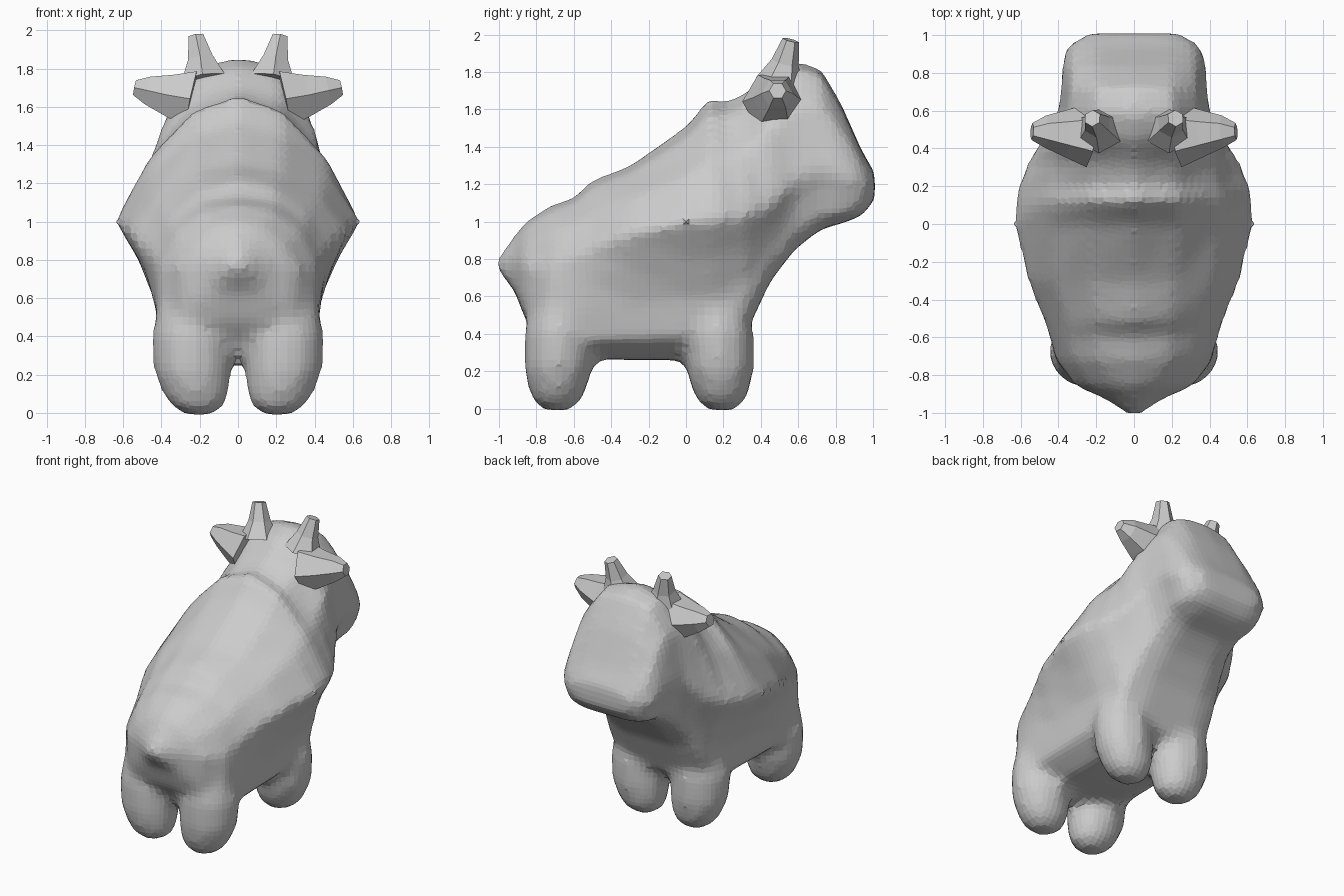
import bpy
import bmesh
import math
from mathutils import Vector

default = bpy.data.objects.get("Cube")
if default:
    bpy.data.objects.remove(default, do_unlink=True)

grey = bpy.data.materials.new("clay grey")
grey.use_nodes = True
grey.diffuse_color = (0.6, 0.6, 0.6, 1)
grey.node_tree.nodes["Principled BSDF"].inputs["Base Color"].default_value = (0.6, 0.6, 0.6, 1)


def mix(a, b, t):
    return a + (b - a) * t


def bridge(bm, rings):
    """Skin a list of equally long closed rings and cap both ends."""
    loops = [[bm.verts.new(p) for p in ring] for ring in rings]
    n = len(loops[0])
    for a, b in zip(loops, loops[1:]):
        for i in range(n):
            j = (i + 1) % n
            bm.faces.new((a[i], a[j], b[j], b[i]))
    bm.faces.new(loops[0][::-1])
    bm.faces.new(loops[-1])


def finish(bm, name):
    bmesh.ops.recalc_face_normals(bm, faces=bm.faces)
    mesh = bpy.data.meshes.new(name)
    bm.to_mesh(mesh)
    bm.free()
    mesh.materials.append(grey)
    obj = bpy.data.objects.new(name, mesh)
    bpy.context.collection.objects.link(obj)
    return obj


def section(y, top, low, wide, mid, flank, box):
    """Cross-section of the torso or head; box squares off the upper half."""
    half = [(0, top),
            (wide * mix(0.36, 0.6, box), mix(mid, top, mix(0.88, 0.98, box))),
            (wide * mix(0.73, 0.95, box), mix(mid, top, mix(0.5, 0.68, box))),
            (wide, mid),
            (mix(flank, wide, 0.45), mix(low, mid, 0.74)),
            (flank, mix(low, mid, 0.45)),
            (flank * 0.93, mix(low, mid, 0.16)),
            (flank * 0.55, low),
            (0, low)]
    return [(x, y, z) for x, z in half] + [(-x, y, z) for x, z in half[-2:0:-1]]


# Torso and head: y, top, low, half width, widest height, flank width, boxiness
stations = [
    (-1.01, .81, .74, .03, .78, .03, 0),
    (-.92, .92, .64, .17, .78, .15, 0),
    (-.86, 1.0, .48, .31, .76, .29, .1),
    (-.72, 1.09, .29, .41, .76, .42, .3),
    (-.59, 1.13, .27, .45, .82, .43, .3),
    (-.51, 1.22, .27, .48, .86, .43, .1),
    (-.30, 1.30, .26, .57, .94, .43, .1),
    (0, 1.51, .26, .64, 1.0, .43, 0),
    (.13, 1.67, .27, .635, 1.01, .43, 0),
    (.2, 1.64, .29, .62, 1.02, .42, 0),
    (.32, 1.69, .40, .57, 1.03, .41, .1),
    (.45, 1.81, .68, .49, 1.08, .37, .4),
    (.58, 1.86, .85, .41, 1.22, .33, .6),
    (.72, 1.82, .96, .39, 1.28, .33, .6),
    (.83, 1.63, .99, .39, 1.24, .34, .6),
    (.94, 1.38, 1.03, .36, 1.2, .32, .7),
    (1.01, 1.26, 1.12, .25, 1.19, .22, .7),
]
bm = bmesh.new()
bridge(bm, [section(*s) for s in stations])

# Four stout legs with rounded feet, fused into the body
for side in (-1, 1):
    for y, lean in ((.19, -.04), (-.69, .03)):
        rings = []
        for z, r in ((-.01, .07), (.03, .135), (.1, .175), (.22, .205), (.4, .21), (.6, .17)):
            cx, cy = side * (.205 + .15 * min(z, .25)), y + lean * z
            rings.append([(cx + r * math.cos(a), cy + r * .9 * math.sin(a), z)
                          for a in (math.tau * k / 12 for k in range(12))])
        bridge(bm, rings)
body = finish(bm, "body")
fuse = body.modifiers.new("fuse", "REMESH")
fuse.mode = "VOXEL"
fuse.voxel_size = 0.04
soften = body.modifiers.new("soften", "SMOOTH")
soften.factor = 0.5
soften.iterations = 4


def spike(name, path, sides):
    """Faceted tapering spike; path holds (centre, radius) pairs."""
    bm = bmesh.new()
    axis = (Vector(path[-1][0]) - Vector(path[0][0])).normalized()
    u = axis.cross(Vector((0, 1, 0))).normalized()
    v = axis.cross(u)
    rings = []
    for centre, r in path:
        rings.append([Vector(centre) + r * (math.cos(a) * u + math.sin(a) * v)
                      for a in (math.tau * (k + .5) / sides for k in range(sides))])
    bridge(bm, rings)
    return finish(bm, name)


# Horns on the crown and ears on the sides of the head
for side, label in ((1, "left"), (-1, "right")):
    spike(label + "_horn", [((side * .18, .50, 1.74), .13),
                            ((side * .195, .53, 1.85), .075),
                            ((side * .22, .56, 1.97), .045)], 6)
    spike(label + "_ear", [((side * .24, .47, 1.64), .17),
                           ((side * .36, .48, 1.66), .125),
                           ((side * .47, .49, 1.685), .085),
                           ((side * .54, .49, 1.70), .045)], 6)
